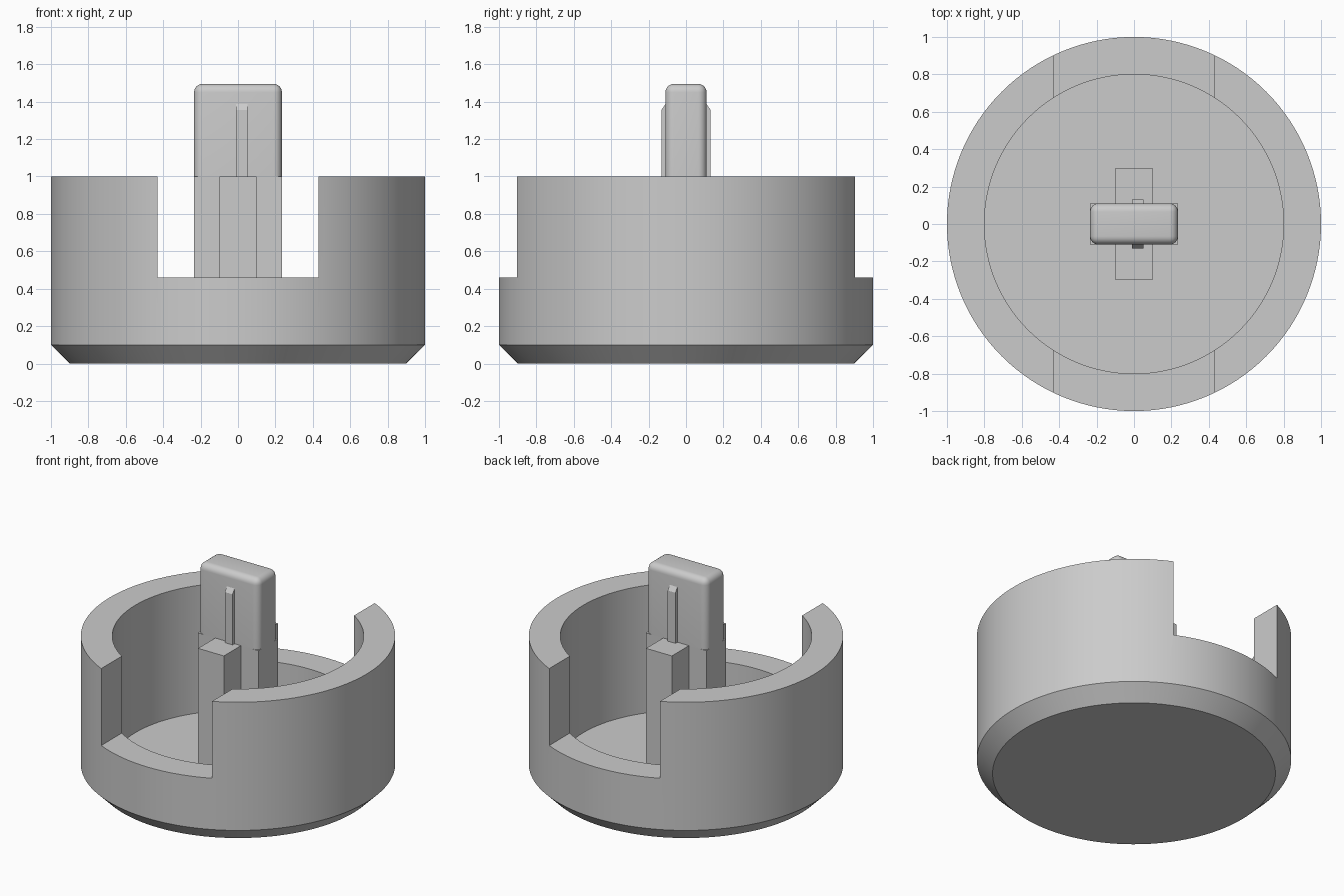
import bpy, bmesh, math
from mathutils import Vector, Matrix

default = bpy.data.objects.get("Cube")
if default:
    bpy.data.objects.remove(default, do_unlink=True)

GREY = (0.6, 0.6, 0.6, 1.0)
grey = bpy.data.materials.new("plain grey")
grey.use_nodes = True
grey.diffuse_color = GREY
grey.node_tree.nodes["Principled BSDF"].inputs["Base Color"].default_value = GREY

FLOOR, SILL, RIM, TOP = 0.105, 0.46, 1.0, 1.495


def finish(name, bm):
    bmesh.ops.recalc_face_normals(bm, faces=bm.faces)
    mesh = bpy.data.meshes.new(name)
    bm.to_mesh(mesh)
    bm.free()
    mesh.materials.append(grey)
    obj = bpy.data.objects.new(name, mesh)
    bpy.context.collection.objects.link(obj)
    return obj


def activate(obj):
    bpy.ops.object.select_all(action='DESELECT')
    obj.select_set(True)
    bpy.context.view_layer.objects.active = obj


def smooth(obj):
    activate(obj)
    bpy.ops.object.shade_smooth_by_angle(angle=math.radians(30))


def box(name, low, high):
    low, high = Vector(low), Vector(high)
    bm = bmesh.new()
    place = Matrix.Translation((low + high) / 2) @ Matrix.Diagonal((*(high - low), 1))
    bmesh.ops.create_cube(bm, size=1, matrix=place)
    return finish(name, bm)


def prism(name, outline, direction):
    bm = bmesh.new()
    face = bm.faces.new([bm.verts.new(p) for p in outline])
    result = bmesh.ops.extrude_face_region(bm, geom=[face], use_keep_orig=True)
    moved = [v for v in result["geom"] if isinstance(v, bmesh.types.BMVert)]
    bmesh.ops.translate(bm, verts=moved, vec=direction)
    return finish(name, bm)


def lathe(name, profile, steps):
    bm = bmesh.new()
    rings = []
    for r, z in profile:
        angles = [2 * math.pi * i / steps for i in range(steps)]
        rings.append([bm.verts.new((r * math.cos(a), r * math.sin(a), z)) for a in angles])
    for a, b in zip(rings, rings[1:]):
        for i in range(steps):
            j = (i + 1) % steps
            bm.faces.new((a[i], a[j], b[j], b[i]))
    bm.faces.new(rings[0])
    bm.faces.new(rings[-1])
    return finish(name, bm)


# Round cup with chamfered foot and a notch cut front and back
cup = lathe("cup", [(0.9, 0), (1, 0.1), (1, RIM), (0.8, RIM), (0.8, FLOOR)], 128)
cutter = box("notch_cutter", (-0.43, -1.2, SILL), (0.43, 1.2, 1.2))
cutter.hide_render = True
cut = cup.modifiers.new("notches", 'BOOLEAN')
cut.operation = 'DIFFERENCE'
cut.solver = 'EXACT'
cut.object = cutter
activate(cup)
bpy.ops.object.modifier_apply(modifier=cut.name)
bpy.data.objects.remove(cutter, do_unlink=True)
smooth(cup)

# Cross-shaped post standing on the cup floor
WIDE, THIN, ARM, DEEP = 0.235, 0.11, 0.1, 0.3
quarter = [(WIDE, THIN), (ARM, THIN), (ARM, DEEP)]
outline = []
for sx, sy in ((1, 1), (-1, 1), (-1, -1), (1, -1)):
    corner = quarter if sx == sy else quarter[::-1]
    outline += [(sx * x, sy * y, FLOOR - 0.005) for x, y in corner]
prism("cross_post", outline, (0, 0, RIM - FLOOR + 0.005))

# Upright stem with rounded top and vertical edges
stem = box("stem", (-WIDE, -THIN, RIM), (WIDE, THIN, TOP))
bm = bmesh.new()
bm.from_mesh(stem.data)
rounded = [e for e in bm.edges if any(v.co.z > RIM + 0.1 for v in e.verts)]
bmesh.ops.bevel(bm, geom=rounded, offset=0.045, segments=6, profile=0.5, affect='EDGES')
bm.to_mesh(stem.data)
bm.free()
smooth(stem)

# Slim rib with a sloped top on each broad face of the stem
for name, side in (("front_rib", -1), ("back_rib", 1)):
    section = [(0.1, RIM), (0.132, RIM), (0.132, 1.355), (0.108, 1.39), (0.1, 1.39)]
    prism(name, [(-0.01, side * y, z) for y, z in section], (0.06, 0, 0))
